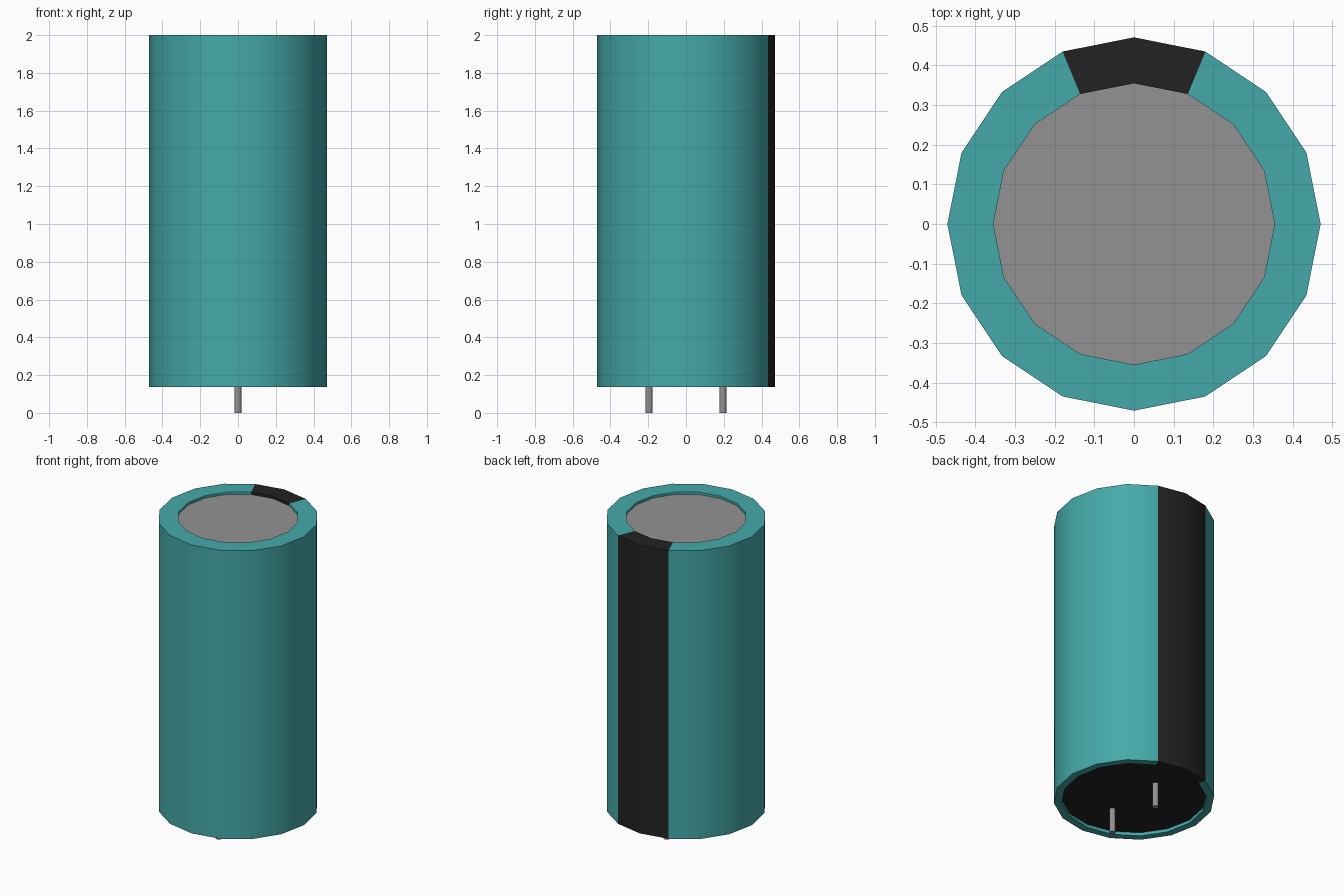
import bpy, bmesh, math

cube = bpy.data.objects.get("Cube")
if cube:
    bpy.data.objects.remove(cube, do_unlink=True)

SIDES = 16


def material(name, rgb, metallic=0.0):
    m = bpy.data.materials.new(name)
    m.use_nodes = True
    m.diffuse_color = (*rgb, 1)
    m.node_tree.nodes["Principled BSDF"].inputs["Base Color"].default_value = (*rgb, 1)
    return m


teal = material("teal sleeve", (0.06, 0.40, 0.40))
black = material("black", (0.016, 0.016, 0.016))
grey = material("grey metal", (0.29, 0.29, 0.29))


def finish(name, bm, mats):
    bmesh.ops.recalc_face_normals(bm, faces=bm.faces)
    mesh = bpy.data.meshes.new(name)
    bm.to_mesh(mesh)
    bm.free()
    for m in mats:
        mesh.materials.append(m)
    ob = bpy.data.objects.new(name, mesh)
    bpy.context.collection.objects.link(ob)
    bpy.ops.object.select_all(action='DESELECT')
    ob.select_set(True)
    bpy.context.view_layer.objects.active = ob
    bpy.ops.object.shade_smooth_by_angle(angle=math.radians(40))
    return ob


def cylinder(name, radius, z0, z1, sides, mats, y=0.0):
    bm = bmesh.new()
    bmesh.ops.create_cone(bm, cap_ends=True, segments=sides,
                          radius1=radius, radius2=radius, depth=z1 - z0)
    # first vertex on the x axis, matching the sleeve
    bmesh.ops.translate(bm, verts=bm.verts, vec=(0, y, (z0 + z1) / 2))
    return finish(name, bm, mats)


# Sleeve: closed profile (radius, height) revolved, with folded-in rims
profile = [(0.471, 0.137), (0.471, 2.0), (0.355, 2.0), (0.355, 1.975),
           (0.425, 1.975), (0.425, 0.137)]
bm = bmesh.new()
rings = [[bm.verts.new((r * math.cos(math.tau * i / SIDES),
                        r * math.sin(math.tau * i / SIDES), z))
          for i in range(SIDES)] for r, z in profile]
for k, ring in enumerate(rings):
    nxt = rings[(k + 1) % len(rings)]
    for i in range(SIDES):
        j = (i + 1) % SIDES
        face = bm.faces.new((ring[i], ring[j], nxt[j], nxt[i]))
        # polarity stripe: the two segments facing the back
        face.material_index = 1 if i in (SIDES // 4 - 1, SIDES // 4) else 0
finish("sleeve", bm, [teal, black])

# Metal can top and black bottom seal, both slightly recessed
cylinder("can", 0.424, 0.20, 1.985, SIDES, [grey])
cylinder("bottom_seal", 0.4245, 0.157, 0.20, SIDES, [black])

# Two leads
for name, y in (("front_lead", -0.196), ("back_lead", 0.196)):
    cylinder(name, 0.019, 0.0, 0.17, 12, [grey], y)
